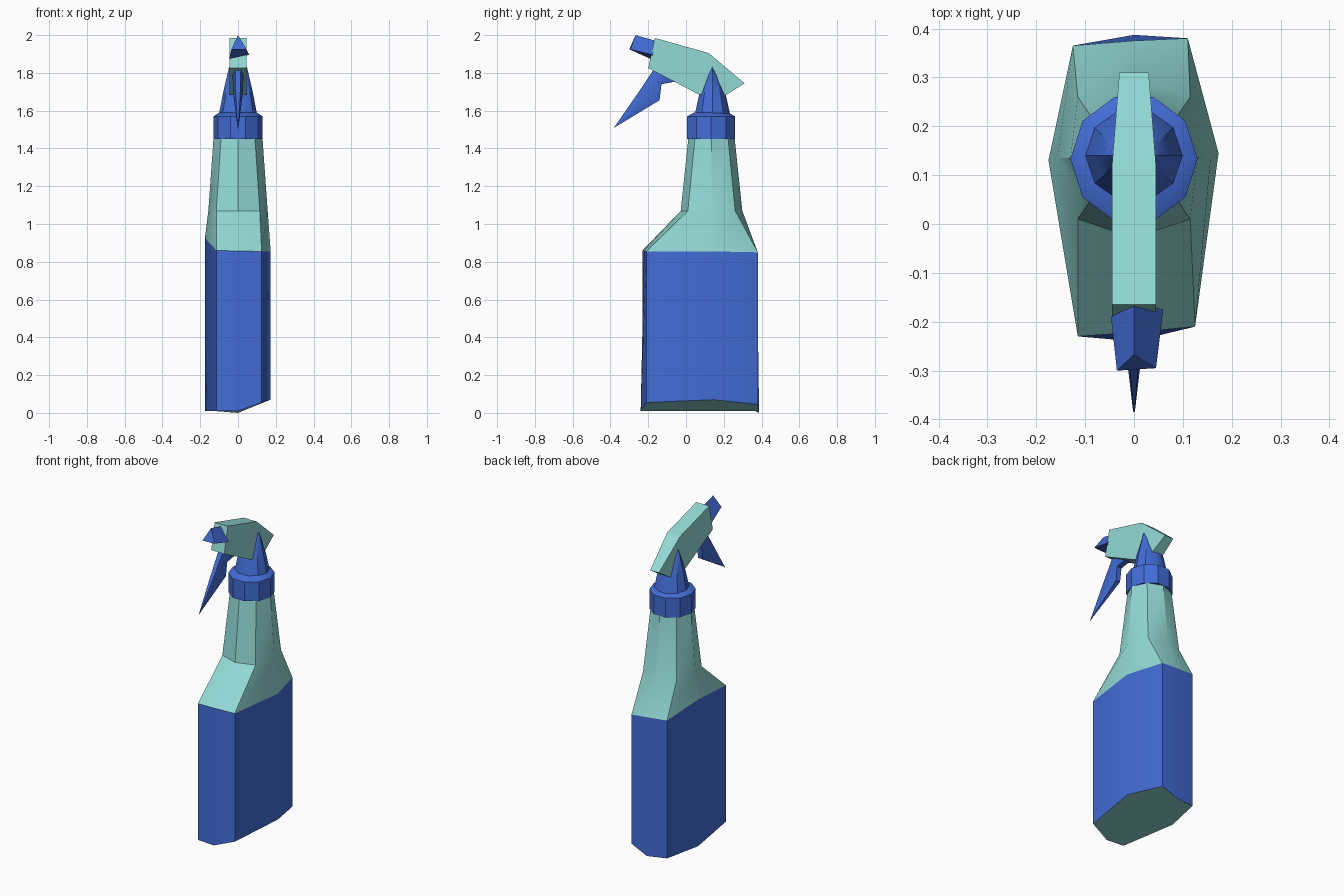
import bpy
from math import sin, cos, pi, radians

if "Cube" in bpy.data.objects:
    bpy.data.objects.remove(bpy.data.objects["Cube"])


def material(name, rgb):
    m = bpy.data.materials.new(name)
    m.diffuse_color = (*rgb, 1)
    m.use_nodes = True
    m.node_tree.nodes["Principled BSDF"].inputs["Base Color"].default_value = m.diffuse_color
    return m


BLUE = material("blue_plastic", (0.055, 0.15, 0.67))
TEAL = material("teal_plastic", (0.29, 0.70, 0.67))


def loft(name, rings, mat, cap_start=True, cap_end=True, start_mat=None, smooth=35):
    """Skin a stack of equal-count rings, counter-clockwise seen from the end."""
    n = len(rings[0])
    verts = [p for r in rings for p in r]
    faces = [(k * n + i, k * n + (i + 1) % n, (k + 1) * n + (i + 1) % n, (k + 1) * n + i)
             for k in range(len(rings) - 1) for i in range(n)]
    if cap_end:
        faces.append(tuple(range(len(verts) - n, len(verts))))
    if cap_start:
        faces.append(tuple(reversed(range(n))))
    mesh = bpy.data.meshes.new(name)
    mesh.from_pydata(verts, [], faces)
    mesh.materials.append(mat)
    if start_mat:
        mesh.materials.append(start_mat)
        mesh.polygons[-1].material_index = 1
    obj = bpy.data.objects.new(name, mesh)
    bpy.context.collection.objects.link(obj)
    bpy.ops.object.select_all(action='DESELECT')
    obj.select_set(True)
    bpy.context.view_layer.objects.active = obj
    # make all normals point outwards on closed parts
    bpy.ops.object.mode_set(mode='EDIT')
    bpy.ops.mesh.select_all(action='SELECT')
    if cap_start and cap_end:
        bpy.ops.mesh.normals_make_consistent(inside=False)
    bpy.ops.object.mode_set(mode='OBJECT')
    if smooth:
        bpy.ops.object.shade_smooth_by_angle(angle=radians(smooth))
    return obj


def ellipse(z, rx, ry, n=10, cy=0.133):
    return [(rx * cos(2 * pi * i / n), cy + ry * sin(2 * pi * i / n), z) for i in range(n)]


def neck_ring(z, rx, ry, cx, cyo, cy=0.135):
    """Eight-sided ring with separate corner offsets."""
    return [(-cx, cy - cyo, z), (0, cy - ry, z), (cx, cy - cyo, z), (rx, cy, z),
            (cx, cy + cyo, z), (0, cy + ry, z), (-cx, cy + cyo, z), (-rx, cy, z)]


# Bottle body with slanted base
base = [(-0.115, -0.23, 0.01), (0, -0.24, 0.01), (0.125, -0.21, 0.055), (0.173, 0.145, 0.07),
        (0.11, 0.38, 0.045), (0, 0.387, 0.0), (-0.125, 0.365, 0.01), (-0.175, 0.13, 0.01)]
rim = [(-0.115, -0.23, 0.86), (0, -0.222, 0.857), (0.125, -0.21, 0.855), (0.173, 0.145, 0.855),
       (0.11, 0.38, 0.85), (0, 0.375, 0.86), (-0.125, 0.365, 0.87), (-0.175, 0.13, 0.925)]
loft("bottle_body", [base, rim], BLUE, cap_end=False, start_mat=TEAL)

# Shoulder and neck
loft("bottle_neck", [rim, neck_ring(1.07, 0.157, 0.163, 0.115, 0.125),
                     neck_ring(1.45, 0.13, 0.123, 0.09, 0.088)], TEAL, cap_start=False)

# Screw collar rising to a flattened crest either side of the head
loft("collar", [ellipse(z, rx, ry) for z, rx, ry in
                ((1.45, 0.13, 0.133), (1.57, 0.13, 0.133), (1.59, 0.1, 0.095))], BLUE)
loft("collar_crest", [ellipse(z, rx, ry, cy=0.14) for z, rx, ry in
                      ((1.585, 0.1, 0.097), (1.69, 0.08, 0.073),
                       (1.79, 0.057, 0.032), (1.83, 0.047, 0.004))], BLUE)

# Spray head: quads of lower and upper edges, tapering to the back
head = [(-0.20, 1.825, 1.985, -0.165, 0.045, 0.045), (0.07, 1.685, 1.905, 0.12, 0.045, 0.045),
        (0.20, 1.675, 1.745, 0.31, 0.038, 0.03)]
loft("spray_head", [[(-wl, yl, zl), (wl, yl, zl), (wu, yu, zu), (-wu, yu, zu)]
                    for yl, zl, zu, yu, wl, wu in head], TEAL, smooth=0)

# Three-sided nozzle
loft("nozzle", [[(0, -0.267, 2.0), (-0.035, -0.30, 1.925), (0.045, -0.295, 1.925)],
                [(0, -0.16, 1.97), (-0.047, -0.19, 1.875), (0.06, -0.175, 1.895)]],
     BLUE, smooth=0)

# Trigger: front and back edges at each level
trigger = [(-0.17, 1.82, -0.05, 1.755, 0.03), (-0.193, 1.785, -0.13, 1.74, 0.028),
           (-0.25, 1.70, -0.14, 1.655, 0.024), (-0.385, 1.505, -0.38, 1.51, 0.002)]
loft("trigger", [[(-w * 0.5, yf, zf), (w * 0.5, yf, zf), (w, (yf + yb) / 2, (zf + zb) / 2),
                  (w * 0.6, yb, zb), (-w * 0.6, yb, zb), (-w, (yf + yb) / 2, (zf + zb) / 2)]
                 for yf, zf, yb, zb, w in trigger], BLUE)
